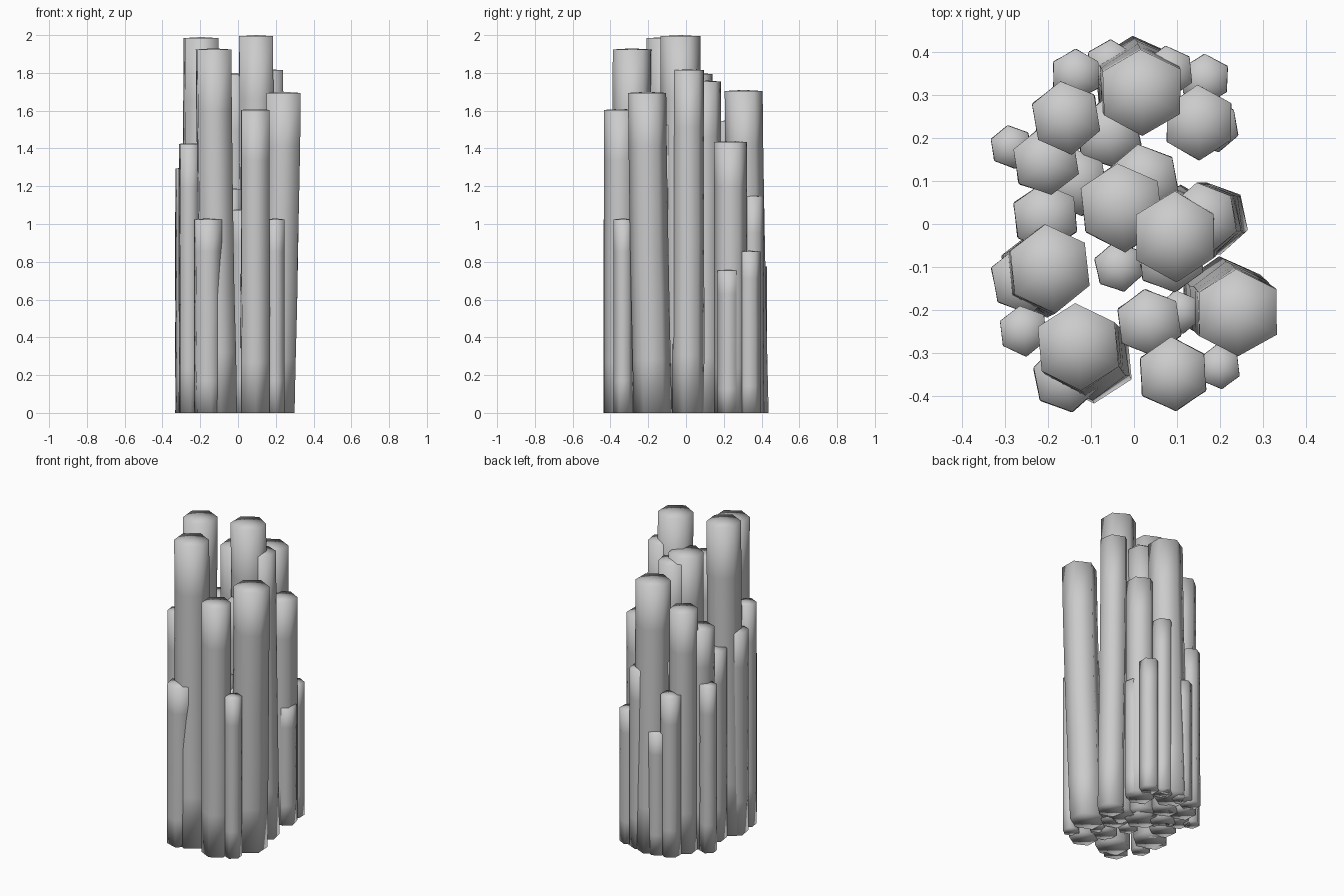
import bpy, bmesh, math, random
from math import cos, sin, radians

if "Cube" in bpy.data.objects:
    bpy.data.objects.remove(bpy.data.objects["Cube"])

random.seed(4)
RINGS = 6


def column(name, r, x, y, h, sx=0.0, sy=0.0):
    """Upright six-sided column; sx, sy move its base so that it leans."""
    bm = bmesh.new()
    angle = random.uniform(88, 102)
    # small irregularity for each corner, kept along the whole column
    wobble = [random.uniform(0.96, 1.03) for _ in range(6)]
    rings = []
    for k in range(RINGS + 1):
        t = k / RINGS
        lean = (1 - t) ** 1.3
        turn = radians(angle + (1 - t) * random.uniform(-3, 3))
        ring = []
        for i in range(6):
            a = turn + i * math.pi / 3
            ring.append(bm.verts.new((x + sx * lean + r * wobble[i] * cos(a),
                                      y + sy * lean + r * wobble[i] * sin(a),
                                      t * (h - 0.006))))
        rings.append(ring)
    for low, high in zip(rings, rings[1:]):
        for i in range(6):
            j = (i + 1) % 6
            bm.faces.new((low[i], low[j], high[j], high[i]))
    # closed base and very slightly raised cap
    bm.faces.new(rings[0][::-1])
    centre = bm.verts.new((x, y, h))
    for i in range(6):
        bm.faces.new((rings[-1][i], rings[-1][(i + 1) % 6], centre))
    for f in bm.faces:
        f.smooth = True
    mesh = bpy.data.meshes.new(name)
    bm.to_mesh(mesh)
    bm.free()
    bpy.context.collection.objects.link(bpy.data.objects.new(name, mesh))


# Thick leaning columns: x, y, height, base shift x and y
thick = [(.017, .305, 1.71, -.015, .032), (.097, -.03, 2, .015, .015),
         (-.03, .04, 1.8), (-.195, -.103, 1.99, -.02, -.01),
         (-.13, -.285, 1.93, .03, -.03), (.24, -.207, 1.7, -.035, .03)]

# Thinner columns: x, y, height
broad = [(.092, -.35, 1.61), (-.158, .248, 1.55), (.15, .235, 1.44),
         (.16, .012, 1.82, .025), (.025, .1, 1.76)]
medium = [(-.205, .145, 1.41), (-.16, -.358, 1.03), (-.255, -.13, 1.3),
          (-.205, .015, 1.22), (-.135, .1, 1.2), (-.06, .21, 1.2),
          (.035, -.228, 1.08), (.085, -.08, 1.53)]
slim = [(-.258, -.248, 1.43), (.165, .335, .86), (.08, .353, 1.15),
        (.185, .225, .76), (-.135, .347, 1.03), (-.055, .37, .78),
        (-.035, -.1, 1.19)]
thin = [(.198, -.333, 1.03), (-.285, .18, 1.07), (.105, -.205, 1)]

for label, radius, group in (("thick", .104, thick), ("broad", .086, broad),
                             ("medium", .08, medium), ("slim", .06, slim),
                             ("thin", .051, thin)):
    for n, spec in enumerate(group, 1):
        column(f"{label}_rock_column_{n}", radius, *spec)
